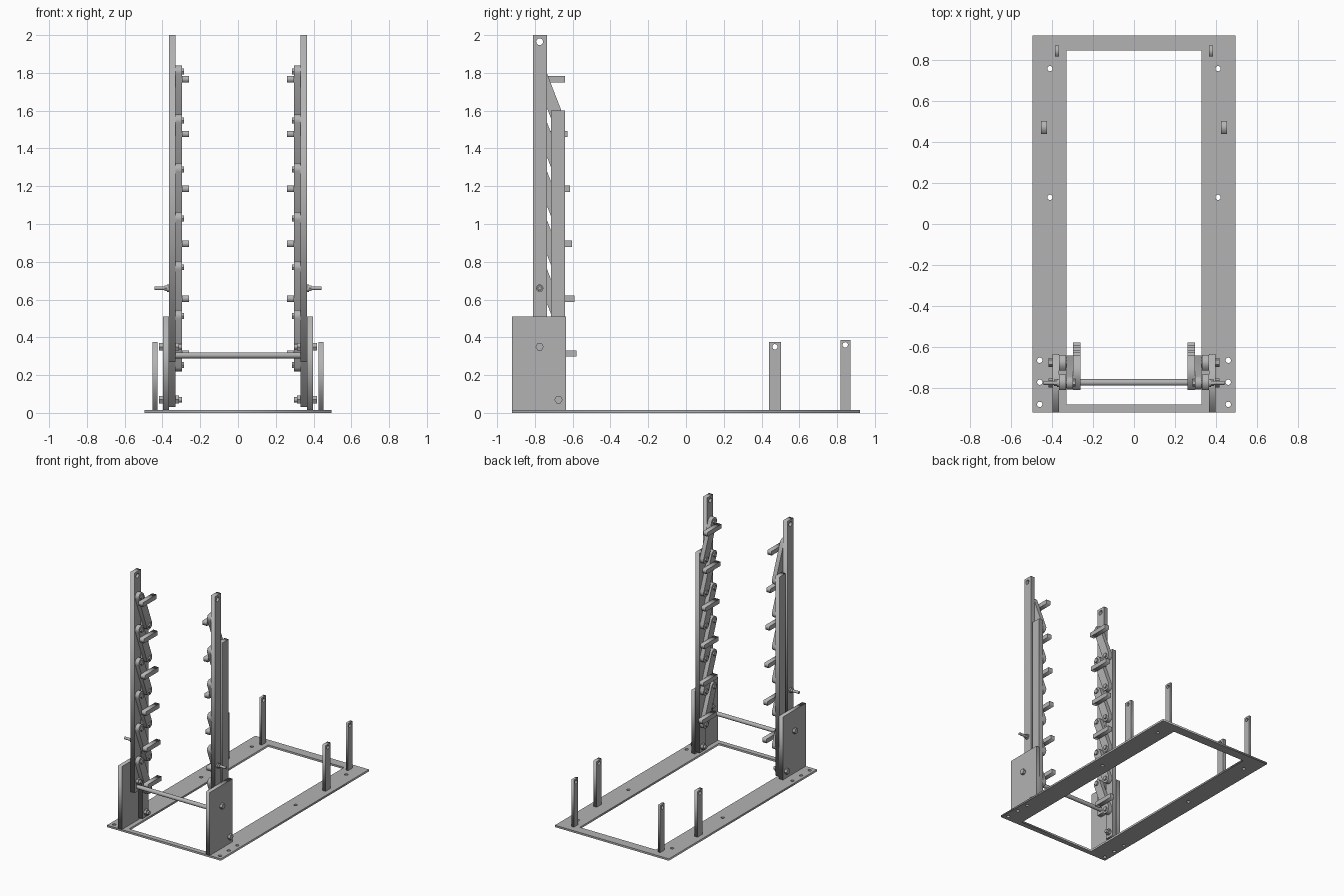
import bpy, bmesh, math
from mathutils import Matrix, Vector

cube = bpy.data.objects.get("Cube")
if cube:
    bpy.data.objects.remove(cube, do_unlink=True)

steel = bpy.data.materials.new("plain_grey_steel")
steel.use_nodes = True
GREY = (0.45, 0.45, 0.45, 1)
steel.diffuse_color = GREY
steel.node_tree.nodes["Principled BSDF"].inputs["Base Color"].default_value = GREY

SIDEWAYS = Matrix(((0, 0, 1, 0), (1, 0, 0, 0), (0, 1, 0, 0), (0, 0, 0, 1)))


def finish(name, mesh, mirror=True, smooth=False):
    """Link a mesh, colour it, and mirror it to the other side."""
    mesh.materials.clear()
    mesh.materials.append(steel)
    ob = bpy.data.objects.new(name, mesh)
    bpy.context.collection.objects.link(ob)
    if smooth:
        bpy.ops.object.select_all(action='DESELECT')
        ob.select_set(True)
        bpy.context.view_layer.objects.active = ob
        bpy.ops.object.shade_smooth_by_angle(angle=math.radians(35))
    if mirror:
        ob.modifiers.new("other_side", 'MIRROR').use_mirror_merge = False
    return ob


def rect(a0, a1, b0, b1):
    return [(a0, b0), (a1, b0), (a1, b1), (a0, b1)]


def circle(a, b, r, n=20):
    return [(a + r * math.cos(2 * math.pi * i / n), b + r * math.sin(2 * math.pi * i / n))
            for i in range(n)]


def capsule(p, q, r, n=10):
    """Bar outline with round ends, from p to q."""
    t = math.atan2(q[1] - p[1], q[0] - p[0])
    pts = []
    for c, start in ((q, t - math.pi / 2), (p, t + math.pi / 2)):
        for i in range(n + 1):
            a = start + math.pi * i / n
            pts.append((c[0] + r * math.cos(a), c[1] + r * math.sin(a)))
    return pts


def plate(name, outlines, lo, hi, sideways=True, mirror=True, smooth=False):
    """Extrude an outline with holes; sideways plates are drawn in y and z."""
    cu = bpy.data.curves.new(name, 'CURVE')
    cu.dimensions = '2D'
    cu.fill_mode = 'BOTH'
    cu.extrude = (hi - lo) / 2
    for pts in outlines:
        s = cu.splines.new('POLY')
        s.points.add(len(pts) - 1)
        for p, (a, b) in zip(s.points, pts):
            p.co = (a, b, 0, 1)
        s.use_cyclic_u = True
    tmp = bpy.data.objects.new(name + "_outline", cu)
    bpy.context.collection.objects.link(tmp)
    dg = bpy.context.evaluated_depsgraph_get()
    mesh = bpy.data.meshes.new_from_object(tmp.evaluated_get(dg))
    bpy.data.objects.remove(tmp, do_unlink=True)
    bpy.data.curves.remove(cu)
    mesh.transform(Matrix.Translation((0, 0, (lo + hi) / 2)))
    if sideways:
        mesh.transform(SIDEWAYS)
    bm = bmesh.new()
    bm.from_mesh(mesh)
    bmesh.ops.remove_doubles(bm, verts=bm.verts, dist=1e-5)
    bmesh.ops.recalc_face_normals(bm, faces=bm.faces)
    bm.to_mesh(mesh)
    bm.free()
    return finish(name, mesh, mirror, smooth)


def turned(name, y, z, pieces, mirror=True):
    """Stack of cylinders along x: (x0, x1, radius, sides)."""
    bm = bmesh.new()
    for x0, x1, r, n in pieces:
        m = Matrix.Translation((( x0 + x1) / 2, y, z)) @ Matrix.Rotation(math.pi / 2, 4, 'Y')
        bmesh.ops.create_cone(bm, cap_ends=True, segments=n, radius1=r, radius2=r,
                              depth=x1 - x0, matrix=m)
    mesh = bpy.data.meshes.new(name)
    bm.to_mesh(mesh)
    bm.free()
    return finish(name, mesh, mirror, smooth=True)


FRONT_Y, REAR_Y = -0.775, -0.675
BASE = 0.015

# Flat base frame with bolt holes
holes = [(0.41, 0.758), (0.41, 0.13), (0.46, -0.665), (0.46, -0.772), (0.46, -0.88)]
plate("base_frame",
      [rect(-0.495, 0.495, -0.92, 0.92), rect(-0.33, 0.33, -0.88, 0.847)]
      + [circle(s * x, y, 0.013) for x, y in holes for s in (-1, 1)],
      0, BASE, sideways=False, mirror=False)

# Side plates that carry the posts
plate("side_plate", [rect(-0.92, -0.635, BASE, 0.51)], 0.366, 0.398)

# Tall front post and shorter rear post
plate("front_post", [rect(-0.81, -0.735, 0.27, 2.0), circle(FRONT_Y, 1.965, 0.018)],
      0.331, 0.366)
plate("rear_post", [rect(-0.715, -0.64, 0.03, 1.6)], 0.331, 0.366)

# Slanted links with their pivot bolts and support pegs
STEP = 0.259
for i in range(6):
    top = 1.807 - STEP * i
    low = top - STEP
    plate(f"link_{i + 1}", [capsule((FRONT_Y, top), (REAR_Y, low), 0.033)],
          0.297, 0.33, smooth=True)
    for end, y, z in (("front", FRONT_Y, top), ("rear", REAR_Y, low)):
        turned(f"{end}_pivot_bolt_{i + 1}", y, z,
               [(0.286, 0.298, 0.018, 6), (0.298, 0.345, 0.011, 16)])
    peg_z = 1.767 - 0.2905 * i
    mid = FRONT_Y + (top - peg_z) / STEP * (REAR_Y - FRONT_Y)
    plate(f"support_peg_{i + 1}",
          [rect(mid - 0.05, mid + 0.12, peg_z - 0.017, peg_z + 0.017)], 0.26, 0.297)

# Bolts joining the posts to the side plates
for name, y, z in (("front_post_bolt", FRONT_Y, 0.35), ("rear_post_bolt", REAR_Y, 0.07)):
    turned(name, y, z, [(0.297, 0.312, 0.014, 16), (0.312, 0.331, 0.024, 6),
                        (0.398, 0.418, 0.022, 6)])

# Outward pins on the front posts
turned("side_pin", FRONT_Y, 0.66, [(0.366, 0.376, 0.02, 20), (0.376, 0.39, 0.016, 6),
                                   (0.39, 0.442, 0.01, 16)])

# Cross rod between the two posts
turned("cross_rod", -0.773, 0.305, [(-0.35, 0.35, 0.016, 24)], mirror=False)

# Thin drilled uprights at the back of the frame
plate("middle_upright", [rect(0.44, 0.503, BASE, 0.375), circle(0.471, 0.35, 0.014)],
      0.425, 0.453)
plate("back_upright", [rect(0.817, 0.87, BASE, 0.386), circle(0.843, 0.36, 0.014)],
      0.366, 0.385)
